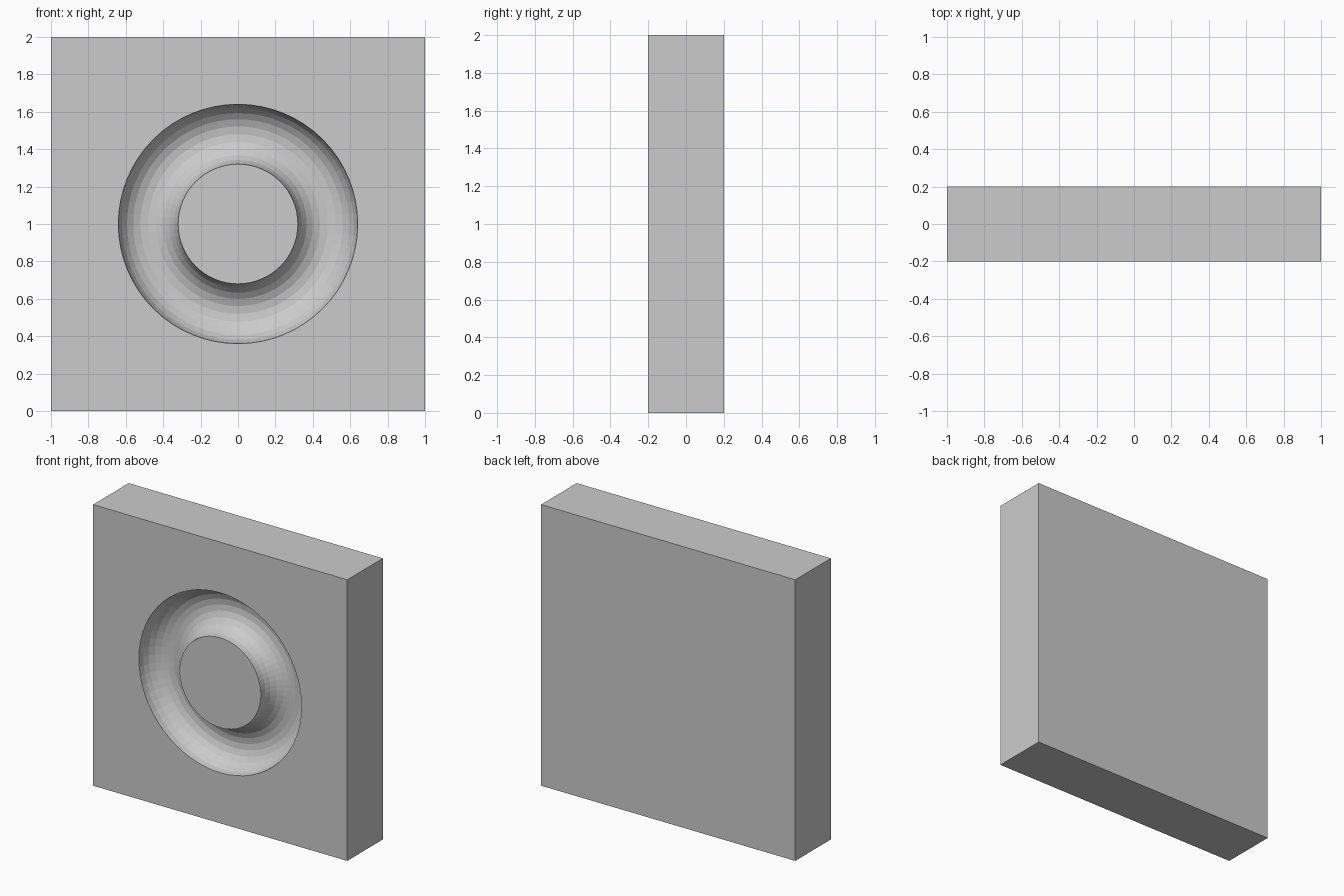
import bpy
from math import pi

if "Cube" in bpy.data.objects:
    bpy.data.objects.remove(bpy.data.objects["Cube"])

# square slab
bpy.ops.mesh.primitive_cube_add(size=1, location=(0, 0, 1))
slab = bpy.context.object
slab.name = "slab"
slab.scale = (2, 0.4, 2)
bpy.ops.object.transform_apply(location=False, rotation=False, scale=True)

# ring cutter, half sunk into the front face
bpy.ops.mesh.primitive_torus_add(location=(0, -0.2, 1), rotation=(pi / 2, 0, 0),
                                 major_radius=0.48, minor_radius=0.16,
                                 major_segments=64, minor_segments=24)
cutter = bpy.context.object
cutter.name = "ring_cutter"
bpy.ops.object.transform_apply(location=False, rotation=True, scale=False)

# carve the round groove
groove = slab.modifiers.new("groove", 'BOOLEAN')
groove.operation = 'DIFFERENCE'
groove.solver = 'EXACT'
groove.object = cutter
bpy.context.view_layer.objects.active = slab
bpy.ops.object.modifier_apply(modifier=groove.name)
bpy.data.objects.remove(cutter)
